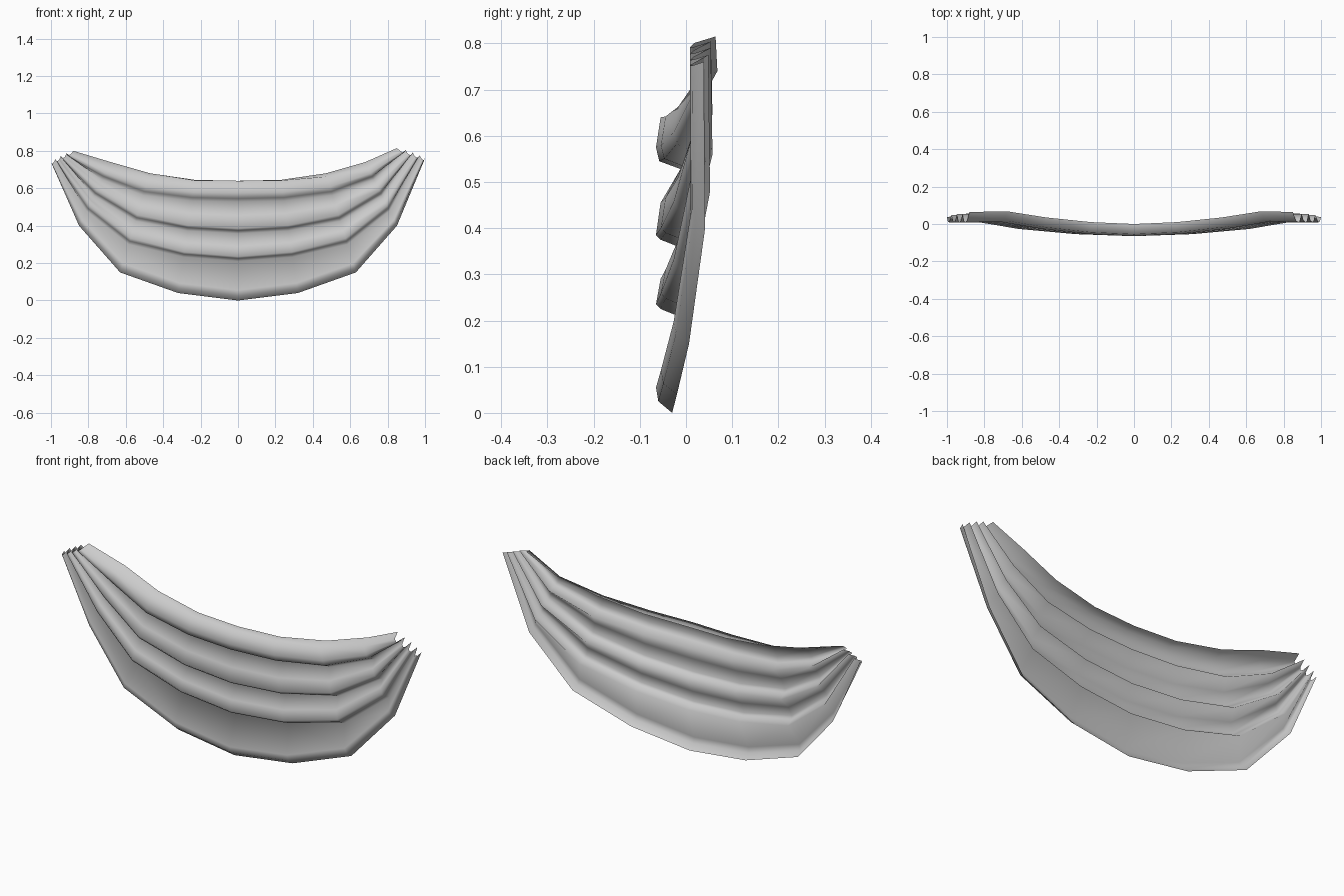
import bpy, bmesh
from mathutils import Vector

cube = bpy.data.objects.get("Cube")
if cube:
    bpy.data.objects.remove(cube, do_unlink=True)

cloth = bpy.data.materials.new("grey cloth")
cloth.use_nodes = True
cloth.diffuse_color = (0.6, 0.6, 0.6, 1)
cloth.node_tree.nodes["Principled BSDF"].inputs["Base Color"].default_value = (0.6, 0.6, 0.6, 1)

# Pleated section at the middle of the swag, top to hem: (depth, height)
section = [
    (0.0, 0.64), (-0.055, 0.642), (-0.065, 0.575), (-0.058, 0.545), (-0.012, 0.528),
    (-0.055, 0.455), (-0.065, 0.385), (-0.055, 0.375), (-0.012, 0.358),
    (-0.055, 0.29), (-0.065, 0.235), (-0.055, 0.225), (-0.018, 0.21),
    (-0.065, 0.055), (-0.06, 0.025), (-0.03, 0.0),
]
# Fraction across the gathered end for the same rows
gathered = [0, 0.1, 0.2, 0.25, 0.31, 0.38, 0.46, 0.51, 0.56, 0.63, 0.7, 0.75, 0.8, 0.9, 0.96, 1]

# Stations from the middle outwards: top (x, z), hem (x, z), depth shift, gather
stations = [
    ((0, 0.64), (0, 0), 0, 0),
    ((0.23, 0.645), (0.32, 0.04), 0.01, 0.08),
    ((0.47, 0.68), (0.63, 0.15), 0.035, 0.35),
    ((0.68, 0.74), (0.85, 0.40), 0.068, 0.75),
]
ends = {1: ((0.85, 0.815), (1.0, 0.76), 0.064, 1),
        -1: ((-0.88, 0.80), (-1.0, 0.74), 0.064, 1)}


def station_points(station, side):
    top, hem, shift, gather = station
    points = []
    for (depth, height), even in zip(section, gathered):
        f = (1 - height / 0.64) * (1 - gather) + even * gather
        f = max(f, 0)
        x = top[0] + (hem[0] - top[0]) * f
        z = top[1] + (hem[1] - top[1]) * f
        y = depth * (1 - 0.15 * gather) + shift
        if gather == 1:  # ragged gathered end
            z += 0.35 * (depth + 0.03) if 0 < even < 1 else 0
        points.append(Vector((x * side, y, z)))
    return points


columns = [station_points(ends[-1], 1)]
columns += [station_points(s, -1) for s in reversed(stations[1:])]
columns += [station_points(s, 1) for s in stations]
columns.append(station_points(ends[1], 1))

# Draped sheet
bm = bmesh.new()
grid = [[bm.verts.new(p) for p in column] for column in columns]
for a, b in zip(grid, grid[1:]):
    for i in range(len(section) - 1):
        bm.faces.new((a[i], a[i + 1], b[i + 1], b[i]))
for face in bm.faces:
    face.smooth = True
mesh = bpy.data.meshes.new("draped_swag")
bm.to_mesh(mesh)
bm.free()
mesh.materials.append(cloth)
swag = bpy.data.objects.new("draped_swag", mesh)
bpy.context.collection.objects.link(swag)
